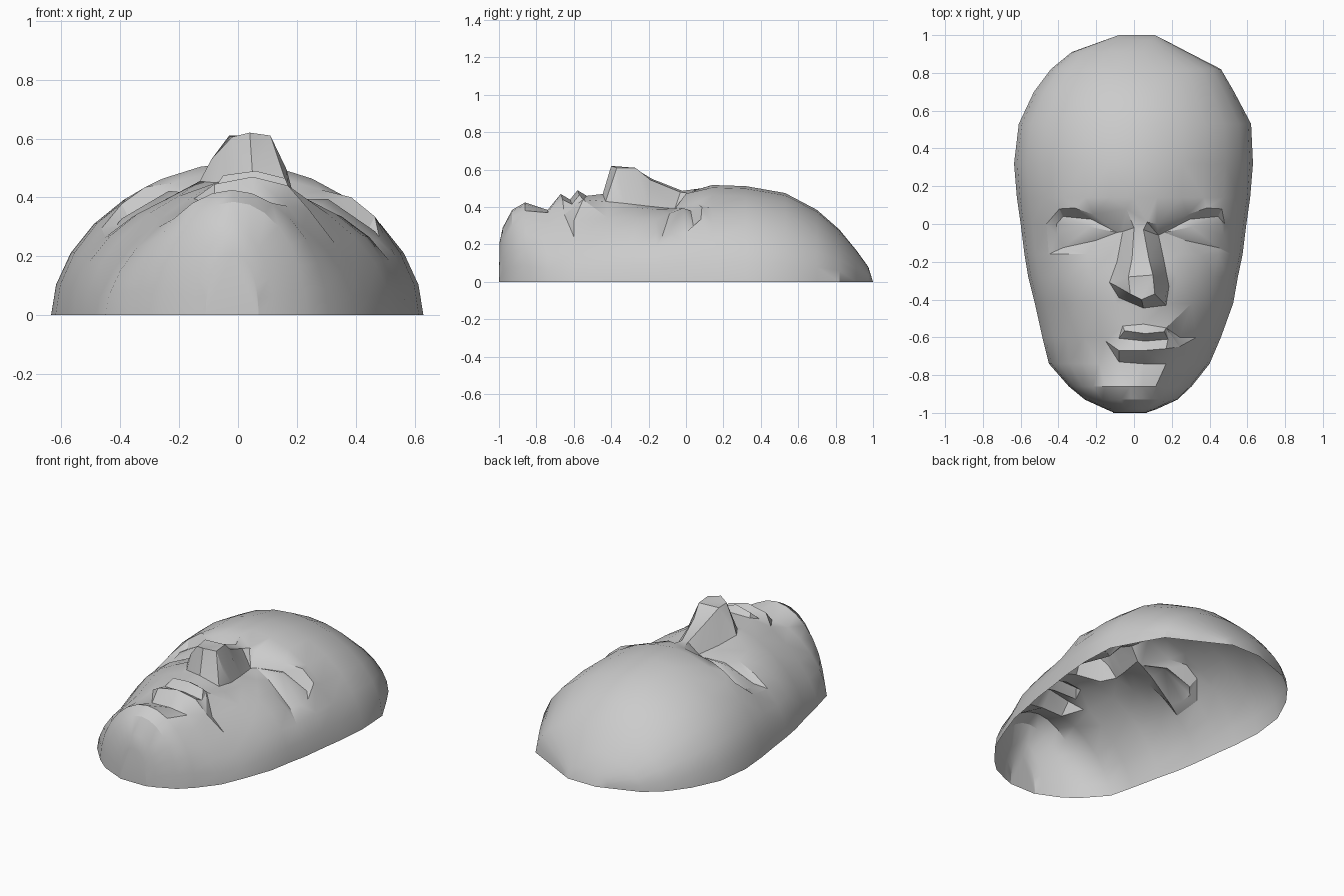
import bpy, math
from mathutils import Vector
from mathutils.geometry import delaunay_2d_cdt

cube = bpy.data.objects.get("Cube")
if cube:
    bpy.data.objects.remove(cube, do_unlink=True)

# Cross-sections along the head: y, right rim x, left rim x, height, roundness
SECTIONS = [
    (0.975, -0.15, 0.16, 0.08, 2), (0.91, -0.33, 0.285, 0.17, 2),
    (0.82, -0.44, 0.46, 0.28, 1.95), (0.70, -0.53, 0.53, 0.385, 1.9),
    (0.53, -0.61, 0.62, 0.475, 1.88), (0.32, -0.635, 0.63, 0.512, 1.88),
    (0.14, -0.62, 0.615, 0.518, 1.88), (0.0, -0.60, 0.595, 0.485, 1.9),
    (-0.16, -0.58, 0.575, 0.43, 1.95), (-0.28, -0.56, 0.55, 0.445, 1.9),
    (-0.42, -0.525, 0.525, 0.455, 1.75), (-0.60, -0.485, 0.46, 0.45, 1.53),
    (-0.74, -0.45, 0.40, 0.40, 1.7), (-0.86, -0.345, 0.305, 0.425, 1.9),
    (-0.93, -0.26, 0.23, 0.385, 2), (-0.98, -0.15, 0.12, 0.29, 2),
    (-0.997, -0.11, 0.07, 0.21, 2.2),
]
RIM_ENDS = [(-0.08, 1), (0.11, 1), (-0.11, -1), (0.07, -1)]
SEGMENTS = 14
MIDLINE = 0.035


def base_height(x, y):
    """Height of the plain shell at x, y."""
    for a, b in zip(SECTIONS, SECTIONS[1:]):
        if a[0] >= y >= b[0]:
            t = (a[0] - y) / (a[0] - b[0])
            _, x0, x1, h, p = [m + (n - m) * t for m, n in zip(a, b)]
            u = min(1, abs(x - (x0 + x1) / 2) / ((x1 - x0) / 2))
            return h * (1 - u ** p) ** (1 / p)
    return 0.0


def inside(x, y, poly):
    hit = False
    for (x0, y0, _), (x1, y1, _) in zip(poly, poly[1:] + poly[:1]):
        if (y0 > y) != (y1 > y) and x < x0 + (y - y0) * (x1 - x0) / (y1 - y0):
            hit = not hit
    return hit


def grown(poly, k):
    cx = sum(p[0] for p in poly) / len(poly)
    cy = sum(p[1] for p in poly) / len(poly)
    return [(cx + (x - cx) * k, cy + (y - cy) * k, z) for x, y, z in poly]


# Each feature: outline points, then crease lines running inside it
nose = ([(-0.04, 0.08, 0.50), (-0.06, -0.04, 0.42), (-0.09, -0.20, 0.425),
         (-0.13, -0.31, 0.455), (-0.08, -0.39, 0.45), (0.05, -0.445, 0.47),
         (0.17, -0.43, 0.43), (0.185, -0.33, 0.42), (0.16, -0.20, 0.405),
         (0.13, -0.06, 0.39), (0.07, 0.01, 0.475)],
        [[(0.0, -0.02, 0.487), (-0.01, -0.18, 0.55), (-0.03, -0.28, 0.61),
          (-0.02, -0.37, 0.605), (0.04, -0.40, 0.62), (0.11, -0.37, 0.61),
          (0.10, -0.27, 0.61), (0.08, -0.19, 0.545), (0.05, -0.03, 0.48)],
         [(-0.09, -0.33, 0.53)], [(0.165, -0.375, 0.495)]])

mouth = ([(-0.15, -0.62, 0.395), (-0.06, -0.54, 0.455), (0.05, -0.53, 0.46),
          (0.17, -0.55, 0.44), (0.24, -0.65, 0.36), (0.17, -0.74, 0.37),
          (0.05, -0.74, 0.385), (-0.08, -0.73, 0.375)],
         [[(-0.05, -0.565, 0.475), (0.06, -0.58, 0.49), (0.16, -0.57, 0.465)],
          [(-0.08, -0.605, 0.43), (0.06, -0.62, 0.44), (0.18, -0.61, 0.415)],
          [(-0.08, -0.67, 0.445), (0.05, -0.67, 0.47), (0.17, -0.66, 0.44)]])

# One eye measured outward from the midline
EYE = ([(0.125, -0.045, 0.395), (0.25, 0.05, 0.425), (0.35, 0.085, 0.40),
        (0.43, 0.08, 0.335), (0.445, 0.0, 0.265), (0.44, -0.06, 0.255),
        (0.41, -0.125, 0.25), (0.24, -0.088, 0.365)],
       [[(0.26, 0.025, 0.38), (0.41, 0.04, 0.295)],
        [(0.27, -0.015, 0.395), (0.43, -0.005, 0.285)]])


def place_eye(side):
    lift = 0.1 if side < 0 else 0

    def put(points):
        return [(MIDLINE + side * u, y, z + lift * u) for u, y, z in points]
    return put(EYE[0]), [put(line) for line in EYE[1]]


features = [nose, mouth, place_eye(1), place_eye(-1)]
blocked = [grown(f[0], 1.15) for f in features]


def is_free(x, y):
    return not any(inside(x, y, poly) for poly in blocked)


points, edges = [], []


def add_chain(chain, closed=False):
    start = len(points)
    points.extend(chain)
    n = len(chain)
    edges.extend((start + i, start + (i + 1) % n) for i in range(n if closed else n - 1))


# Shell grid, leaving gaps for the features
grid = {}
for r, (y, x0, x1, h, p) in enumerate(SECTIONS):
    for s in range(SEGMENTS + 1):
        c = math.cos(math.pi * s / SEGMENTS)
        u = math.copysign(abs(c) ** (2 / p), c)
        x = (x0 + x1) / 2 + u * (x1 - x0) / 2
        if is_free(x, y):
            z = 0.0 if s in (0, SEGMENTS) else base_height(x, y)
            grid[r, s] = len(points)
            points.append((x, y, z))
for (r, s), i in grid.items():
    for key in ((r + 1, s), (r, s + 1)):
        if key in grid:
            a, b = points[i], points[grid[key]]
            if all(is_free(a[0] + (b[0] - a[0]) * t / 8, a[1] + (b[1] - a[1]) * t / 8)
                   for t in range(9)):
                edges.append((i, grid[key]))
points.extend((x, y, 0.0) for x, y in RIM_ENDS)

# Features stitched into the shell
for outline, creases in features:
    add_chain(outline, closed=True)
    for line in creases:
        add_chain(line)

flat, _, faces, origin, _, _ = delaunay_2d_cdt(
    [Vector(p[:2]) for p in points], edges, [], 0, 1e-5)
verts = [(v.x, v.y, points[o[0]][2] if o else base_height(v.x, v.y))
         for v, o in zip(flat, origin)]
faces = [f for f in faces if max(verts[i][2] for i in f) > 1e-4]

mesh = bpy.data.meshes.new("face_mask")
mesh.from_pydata(verts, [], faces)
mesh.validate()
mesh.update()
mask = bpy.data.objects.new("face_mask", mesh)
bpy.context.collection.objects.link(mask)

# Plain grey finish
grey = bpy.data.materials.new("light grey")
grey.use_nodes = True
colour = (0.6, 0.6, 0.6, 1)
grey.diffuse_color = colour
grey.node_tree.nodes["Principled BSDF"].inputs["Base Color"].default_value = colour
mesh.materials.append(grey)

bpy.ops.object.select_all(action='DESELECT')
mask.select_set(True)
bpy.context.view_layer.objects.active = mask
bpy.ops.object.shade_smooth_by_angle(angle=math.radians(32))
